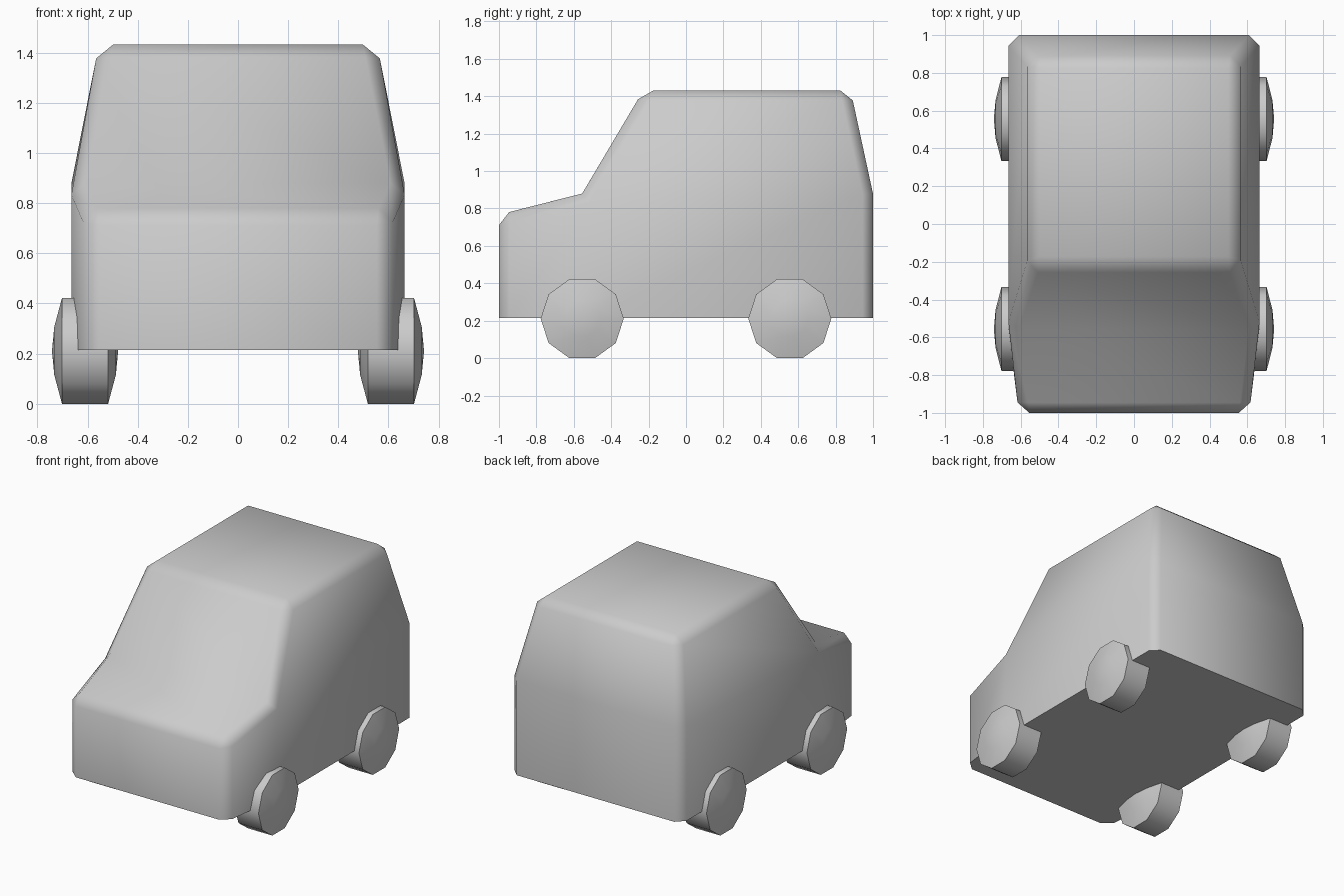
import bpy, bmesh, math
from mathutils import Matrix

if "Cube" in bpy.data.objects:
    bpy.data.objects.remove(bpy.data.objects["Cube"])


def finish(bm, name, angle):
    bmesh.ops.recalc_face_normals(bm, faces=bm.faces)
    mesh = bpy.data.meshes.new(name)
    bm.to_mesh(mesh)
    bm.free()
    obj = bpy.data.objects.new(name, mesh)
    bpy.context.collection.objects.link(obj)
    bpy.ops.object.select_all(action='DESELECT')
    obj.select_set(True)
    bpy.context.view_layer.objects.active = obj
    bpy.ops.object.shade_smooth_by_angle(angle=math.radians(angle))
    return obj


# Body: side profile as (half width, y, z), then chamfered edges
profile = [
    (0.61, -1.0, 0.215),     # 0 front bottom
    (0.61, -1.0, 0.767),     # 1 nose
    (0.665, -0.555, 0.88),   # 2 windscreen base
    (0.555, -0.228, 1.432),  # 3 roof front
    (0.555, 0.88, 1.432),    # 4 roof back
    (0.665, 1.0, 0.88),      # 5 rear waist
    (0.665, 1.0, 0.215),     # 6 rear bottom
    (0.665, -0.555, 0.215),  # 7 sill below windscreen
]
bm = bmesh.new()
right = [bm.verts.new(p) for p in profile]
left = [bm.verts.new((-x, y, z)) for x, y, z in profile]
n = len(profile)
for i in range(n):
    j = (i + 1) % n
    bm.faces.new((right[i], right[j], left[j], left[i]))
for side in (right, left):
    for ids in ((0, 1, 2, 7), (7, 2, 5, 6), (2, 3, 4, 5)):
        bm.faces.new([side[k] for k in ids])
bmesh.ops.recalc_face_normals(bm, faces=bm.faces)
edges = [bm.edges.get((right[k], left[k])) for k in (1, 3, 4)]
for side in (right, left):
    edges += [bm.edges.get((side[k], side[k + 1])) for k in range(6)]
bmesh.ops.bevel(bm, geom=edges, offset=0.056, offset_type='OFFSET',
                segments=1, profile=0.5, affect='EDGES')
finish(bm, "car_body", 60)


# Wheels: ten-sided, domed on both faces
def wheel(name, x, y):
    bm = bmesh.new()
    section = [(-0.132, 0), (-0.123, 0.1), (-0.092, 0.222),
               (0.092, 0.222), (0.123, 0.1), (0.132, 0)]
    verts = [bm.verts.new((a, r, 0)) for a, r in section]
    lines = [bm.edges.new(pair) for pair in zip(verts, verts[1:])]
    bmesh.ops.spin(bm, geom=verts + lines, cent=(0, 0, 0), axis=(1, 0, 0),
                   angle=math.tau, steps=10)
    bmesh.ops.remove_doubles(bm, verts=bm.verts, dist=0.0005)
    bmesh.ops.transform(bm, matrix=Matrix.Translation((x, y, 0.211)), verts=bm.verts)
    finish(bm, name, 60)


for end, y in (("front", -0.555), ("rear", 0.555)):
    for side, x in (("left", -0.61), ("right", 0.61)):
        wheel(f"{end}_{side}_wheel", x, y)
